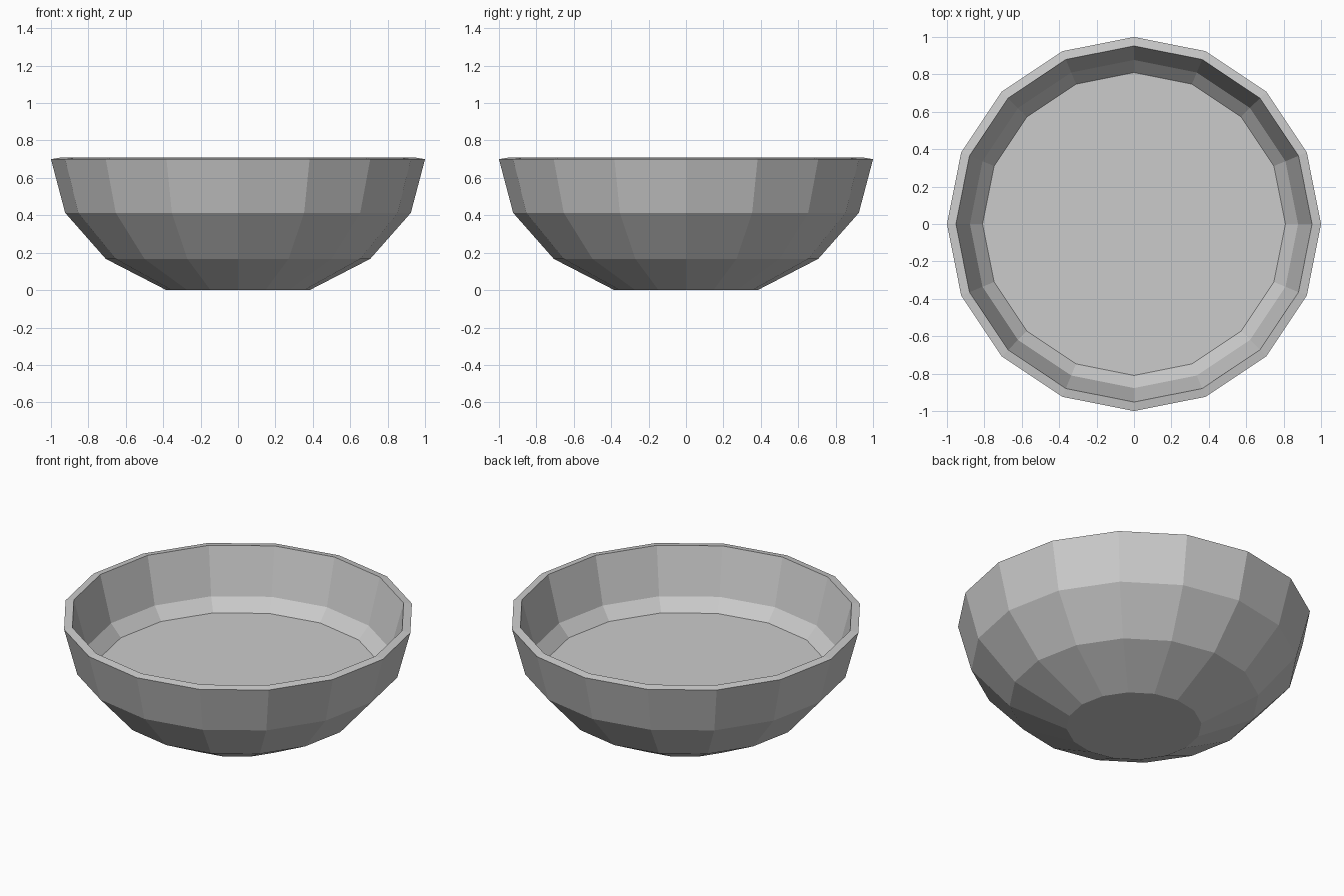
import bpy, bmesh
from math import sin, cos, tau

if "Cube" in bpy.data.objects:
    bpy.data.objects.remove(bpy.data.objects["Cube"])

SIDES = 16


def lathe(name, profile):
    """Revolve an (r, z) profile into a faceted solid, capped at both ends."""
    bm = bmesh.new()
    rings = [[bm.verts.new((r * cos(tau * i / SIDES), r * sin(tau * i / SIDES), z))
              for i in range(SIDES)] for r, z in profile]
    for a, b in zip(rings, rings[1:]):
        for i in range(SIDES):
            j = (i + 1) % SIDES
            bm.faces.new((a[i], a[j], b[j], b[i]))
    bm.faces.new(rings[0][::-1])
    bm.faces.new(rings[-1])
    bmesh.ops.recalc_face_normals(bm, faces=bm.faces)
    mesh = bpy.data.meshes.new(name)
    bm.to_mesh(mesh)
    bm.free()
    obj = bpy.data.objects.new(name, mesh)
    bpy.context.collection.objects.link(obj)
    return obj


# Bowl shell: outside from the base up, over the rim, down the inside
lathe("bowl", [(0.383, 0), (0.707, 0.167), (0.924, 0.413), (1.0, 0.70),
               (0.952, 0.708), (0.877, 0.424), (0.675, 0.205), (0.372, 0.05)])

# Contents: flat surface filling the lower part of the bowl
lathe("bowl_contents", [(0.372, 0.05), (0.675, 0.205), (0.81, 0.351)])
